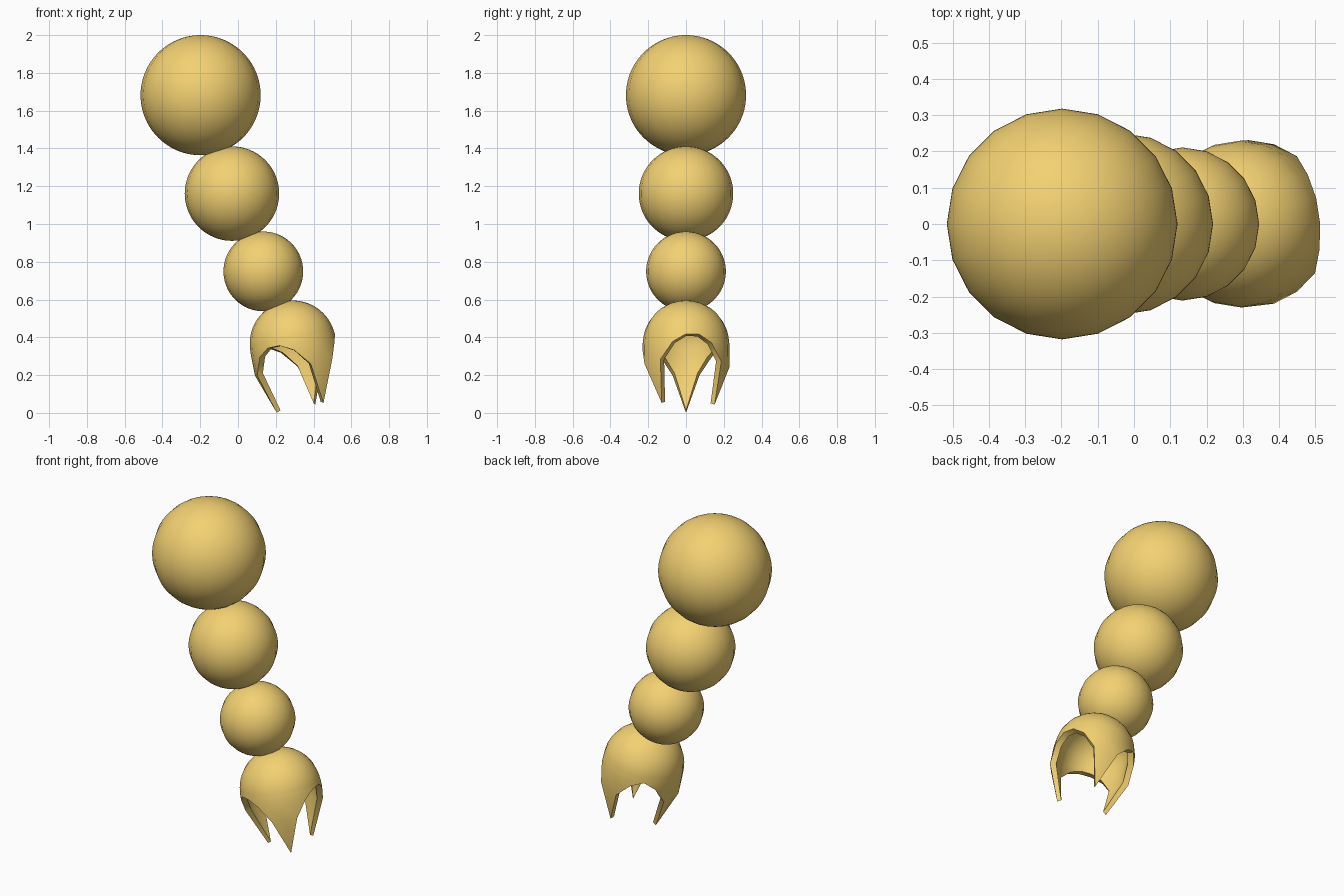
import bpy, bmesh
from math import sin, cos, pi, radians

if "Cube" in bpy.data.objects:
    bpy.data.objects.remove(bpy.data.objects["Cube"])

SEG = 20
gold = bpy.data.materials.new("gold")
gold.diffuse_color = (0.9, 0.64, 0.17, 1)
gold.use_nodes = True
gold.node_tree.nodes["Principled BSDF"].inputs["Base Color"].default_value = gold.diffuse_color


# Ball links of the chain
def ball(name, x, z, r):
    bpy.ops.mesh.primitive_uv_sphere_add(segments=SEG, ring_count=40, radius=r,
                                         location=(x, 0, z))
    ob = bpy.context.object
    ob.name = name
    ob.data.materials.append(gold)
    bpy.ops.object.shade_smooth()


ball("large_ball", -0.198, 1.682, 0.318)
ball("middle_ball", -0.032, 1.161, 0.25)
ball("small_ball", 0.134, 0.749, 0.211)


# Claw: hollow dome whose rim drops into three points
def dome(r, rings=14):
    return [(r * sin(k / rings * radians(87)), r * cos(k / rings * radians(87)))
            for k in range(rings + 1)]


outer = dome(0.228) + [(0.229, 0.004), (0.23, -0.035), (0.231, -0.125), (0.159, -0.341)]
inner = dome(0.192) + [(0.193, 0.0), (0.195, -0.037), (0.197, -0.12), (0.137, -0.332)]
TIPS = (10, 4, 17)              # columns carrying a point
LAST = len(outer) - 1


def lowest(col):
    d = min(min((col - t) % SEG, (t - col) % SEG) for t in TIPS)
    return LAST - min(d, 3)


bm = bmesh.new()
cache = {}


def vert(side, k, col):
    col %= SEG
    k = min(k, lowest(col))
    key = (side, k, 0 if k == 0 else col)
    if key not in cache:
        r, z = (outer, inner)[side][k]
        a = 2 * pi * col / SEG
        cache[key] = bm.verts.new((r * cos(a), r * sin(a), z))
    return cache[key]


def face(*vs):
    vs = list(dict.fromkeys(vs))
    if len(vs) > 2:
        bm.faces.new(vs)


for c in range(SEG):
    for side in (0, 1):
        for k in range(LAST):
            face(vert(side, k, c), vert(side, k + 1, c),
                 vert(side, k + 1, c + 1), vert(side, k, c + 1))
    # rim thickness
    face(vert(0, LAST, c), vert(1, LAST, c), vert(1, LAST, c + 1), vert(0, LAST, c + 1))

bmesh.ops.recalc_face_normals(bm, faces=bm.faces)
mesh = bpy.data.meshes.new("claw")
bm.to_mesh(mesh)
bm.free()
claw = bpy.data.objects.new("claw", mesh)
bpy.context.collection.objects.link(claw)
claw.location = (0.29, 0, 0.367)
claw.rotation_euler = (0, radians(-12), 0)
mesh.materials.append(gold)
bpy.ops.object.select_all(action='DESELECT')
claw.select_set(True)
bpy.context.view_layer.objects.active = claw
bpy.ops.object.shade_smooth_by_angle(angle=radians(40))
